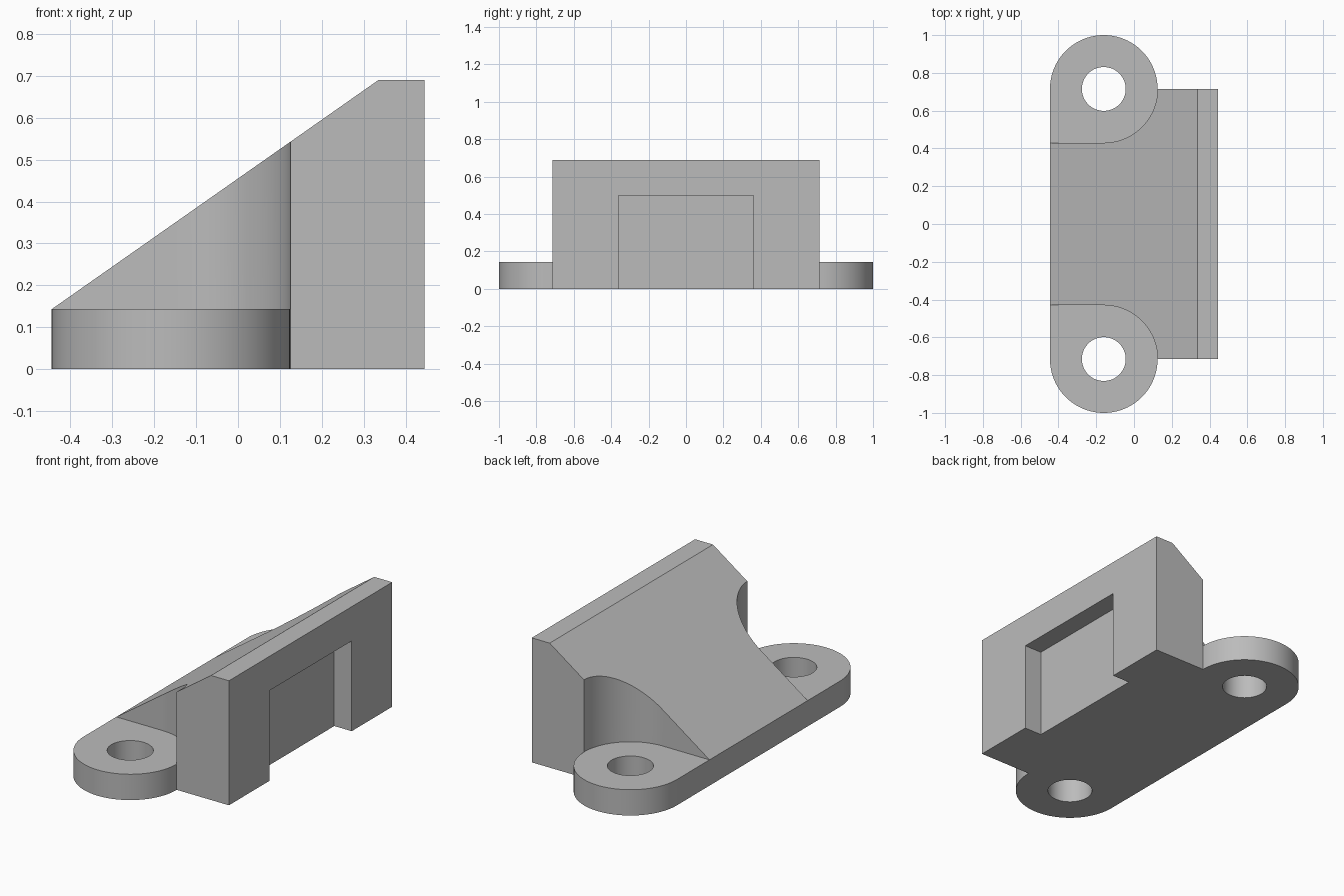
import bpy, bmesh
from math import sin, cos, pi, radians
from mathutils import Vector

if "Cube" in bpy.data.objects:
    bpy.data.objects.remove(bpy.data.objects["Cube"], do_unlink=True)

HALF_X, BLOCK_Y, TOP = 0.445, 0.715, 0.69
TAB_X, TAB_R, TAB_TOP, HOLE_R = -0.16, 0.285, 0.143, 0.116
NECK = TAB_X + TAB_R

grey = bpy.data.materials.new("plain grey")
grey.use_nodes = True
colour = (0.5, 0.5, 0.5, 1)
grey.diffuse_color = colour
grey.node_tree.nodes["Principled BSDF"].inputs["Base Color"].default_value = colour


def arc(r, start, end, steps, side=1):
    """Points round the tab centre at the +y or -y end."""
    angles = [radians(start + (end - start) * i / steps) for i in range(steps + 1)]
    return [(TAB_X + r * cos(a), side * (BLOCK_Y + r * sin(a))) for a in angles]


def prism(name, outline, low, high):
    """Extrude a plan outline between two heights."""
    bm = bmesh.new()
    base = bm.faces.new([bm.verts.new((x, y, low)) for x, y in outline])
    grown = bmesh.ops.extrude_face_region(bm, geom=[base])["geom"]
    for v in grown:
        if isinstance(v, bmesh.types.BMVert):
            v.co.z = high
    bmesh.ops.recalc_face_normals(bm, faces=bm.faces)
    mesh = bpy.data.meshes.new(name)
    bm.to_mesh(mesh)
    bm.free()
    ob = bpy.data.objects.new(name, mesh)
    bpy.context.collection.objects.link(ob)
    mesh.materials.append(grey)
    return ob


# Bracket: block footprint joined to two rounded tabs
back = arc(TAB_R, 0, 180, 48)
front = [(x, -y) for x, y in reversed(back)]
outline = [(HALF_X, -BLOCK_Y), (HALF_X, BLOCK_Y)] + back + front
bracket = prism("wedge_bracket", outline, 0, TOP)

# Sloping face
bm = bmesh.new()
bm.from_mesh(bracket.data)
run, rise = 0.335 + HALF_X, TOP - TAB_TOP
bmesh.ops.bisect_plane(bm, geom=bm.verts[:] + bm.edges[:] + bm.faces[:],
                       plane_co=Vector((-HALF_X, 0, TAB_TOP)),
                       plane_no=Vector((-rise, 0, run)), clear_outer=True)
bmesh.ops.holes_fill(bm, edges=[e for e in bm.edges if e.is_boundary], sides=0)
bmesh.ops.recalc_face_normals(bm, faces=bm.faces)
bm.to_mesh(bracket.data)
bm.free()

# Cutters: clearance above each tab, screw holes, and the rear notch
cutters = []
for label, s in (("back", 1), ("front", -1)):
    clearance = [(-0.6, s * (BLOCK_Y - TAB_R))] + arc(TAB_R, -90, 0, 32, s)
    clearance += [(NECK, s * 1.2), (-0.6, s * 1.2)]
    cutters.append(prism(label + "_clearance_cutter", clearance, TAB_TOP, 1))
    cutters.append(prism(label + "_hole_cutter", arc(HOLE_R, 0, 360, 64, s)[:-1], -0.1, 0.5))
notch = [(HALF_X - 0.107, -0.36), (0.6, -0.36), (0.6, 0.36), (HALF_X - 0.107, 0.36)]
cutters.append(prism("notch_cutter", notch, -0.1, 0.5))

bpy.ops.object.select_all(action="DESELECT")
bpy.context.view_layer.objects.active = bracket
bracket.select_set(True)
for cutter in cutters:
    cutter.hide_render = True
    mod = bracket.modifiers.new("cut", "BOOLEAN")
    mod.operation, mod.solver, mod.object = "DIFFERENCE", "EXACT", cutter
    bpy.ops.object.modifier_apply(modifier=mod.name)
    bpy.data.objects.remove(cutter, do_unlink=True)

bpy.ops.object.shade_smooth_by_angle(angle=radians(20))
